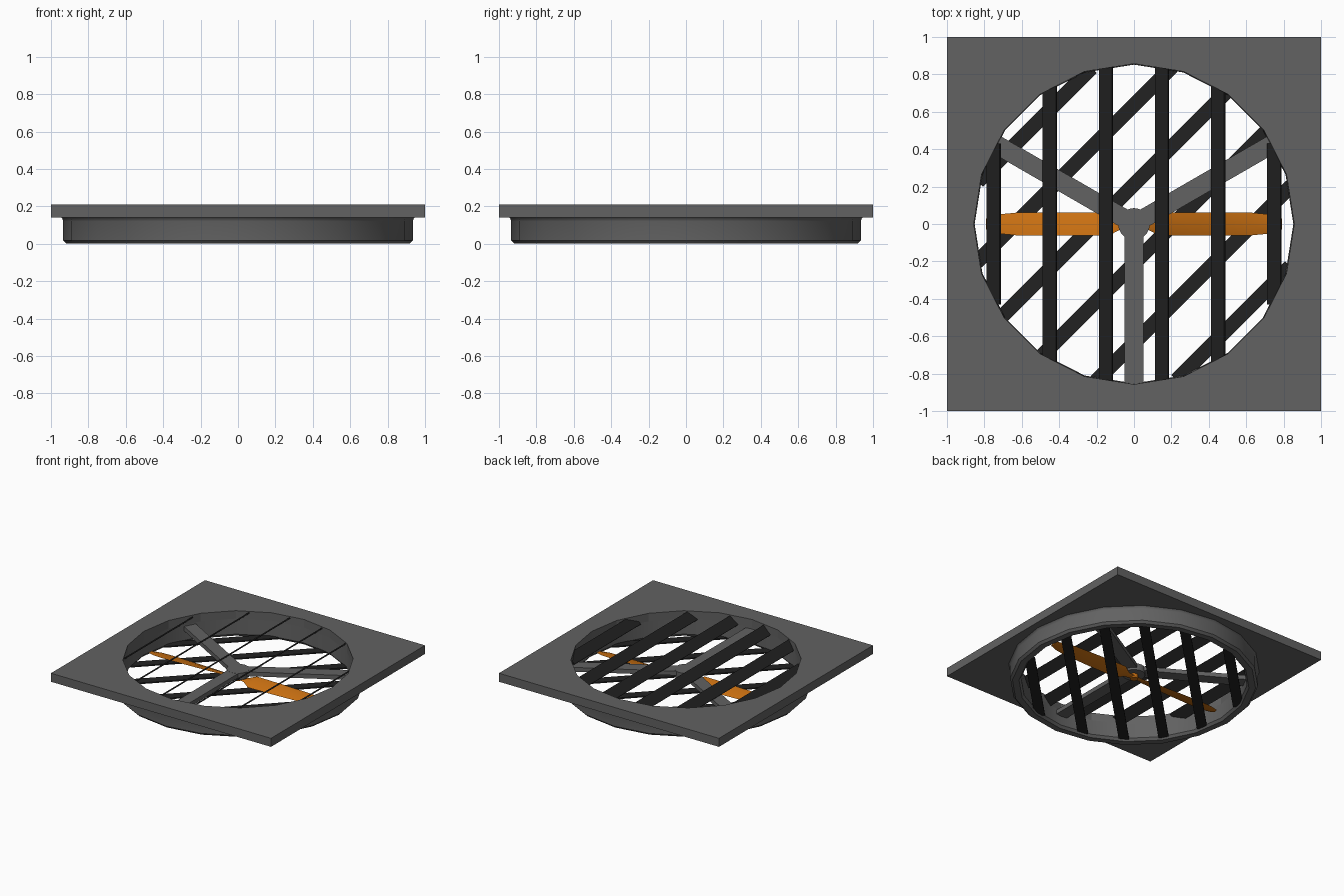
import bpy, bmesh, math
from mathutils import Matrix, Vector

if "Cube" in bpy.data.objects:
    bpy.data.objects.remove(bpy.data.objects["Cube"])

def mat(name, c):
    m = bpy.data.materials.new(name)
    m.diffuse_color = (*c, 1)
    m.use_nodes = True
    m.node_tree.nodes["Principled BSDF"].inputs["Base Color"].default_value = m.diffuse_color
    return m

GREY = mat("dark_grey", (0.122, 0.122, 0.122))
BLACK = mat("black", (0.016, 0.016, 0.016))
ORANGE = mat("orange", (0.6, 0.165, 0.006))
SIDES, R_IN = 20, 0.857

def finish(bm, name, material, smooth=None):
    bmesh.ops.recalc_face_normals(bm, faces=bm.faces)
    me = bpy.data.meshes.new(name)
    bm.to_mesh(me)
    bm.free()
    me.materials.append(material)
    ob = bpy.data.objects.new(name, me)
    bpy.context.collection.objects.link(ob)
    if smooth:
        bpy.ops.object.select_all(action='DESELECT')
        ob.select_set(True)
        bpy.context.view_layer.objects.active = ob
        bpy.ops.object.shade_smooth_by_angle(angle=math.radians(smooth))
    return ob

def box(bm, size, matrix):
    bmesh.ops.create_cube(bm, size=1, matrix=matrix @ Matrix.Diagonal((*size, 1)))

def ring_verts(bm, r, z):
    return [bm.verts.new((r * math.cos(2 * math.pi * i / SIDES),
                          r * math.sin(2 * math.pi * i / SIDES), z)) for i in range(SIDES)]

def bridge(bm, a, b):
    n = len(a)
    for i in range(n):
        bm.faces.new((a[i], a[(i + 1) % n], b[(i + 1) % n], b[i]))

# Square plate with a 20-sided hole: rim points projected onto the square
bm = bmesh.new()
loops = []
for z in (0.14, 0.21):
    inner, outer = [], []
    for k in range(40):
        a = 2 * math.pi * k / 40
        c, s = math.cos(a), math.sin(a)
        r = R_IN if k % 2 == 0 else R_IN * math.cos(math.pi / SIDES)
        m = max(abs(c), abs(s))
        inner.append(bm.verts.new((r * c, r * s, z)))
        outer.append(bm.verts.new((c / m, s / m, z)))
    bridge(bm, inner, outer)
    loops.append((inner, outer))
bridge(bm, loops[0][1], loops[1][1])
bridge(bm, loops[0][0], loops[1][0])
finish(bm, "square_plate", GREY)

# Duct ring under the plate
bm = bmesh.new()
profile = [(0.856, 0.145), (0.852, 0.02), (0.868, 0.0), (0.918, 0.0), (0.935, 0.018),
           (0.935, 0.12), (0.938, 0.132), (0.948, 0.142)]
rings = [ring_verts(bm, r, z) for r, z in profile]
for a, b in zip(rings, rings[1:]):
    bridge(bm, a, b)
finish(bm, "duct_ring", GREY, 35)

# Louvre slats cut to the round opening
def slats(name, z, turn, tilt, width):
    bm = bmesh.new()
    for i in range(6):
        x = -0.75 + 0.3 * i
        length = 2 * math.sqrt(0.865 ** 2 - x * x)
        m = (Matrix.Rotation(turn, 4, 'Z') @ Matrix.Translation((x, 0, z))
             @ Matrix.Rotation(-tilt, 4, 'Y'))
        box(bm, (width, length, 0.01), m)
    finish(bm, name, BLACK)

slats("upper_slats", 0.17, 0, math.radians(40), 0.092)
slats("lower_slats", 0.018, math.radians(-45), 0, 0.078)

# Three motor struts and central hub
bm = bmesh.new()
for deg in (30, 150, 270):
    m = Matrix.Rotation(math.radians(deg), 4, 'Z') @ Matrix.Translation((0.43, 0, 0.115))
    box(bm, (0.85, 0.1, 0.035), m)
finish(bm, "struts", GREY)
bm = bmesh.new()
bmesh.ops.create_cone(bm, cap_ends=True, segments=SIDES, radius1=0.085, radius2=0.085,
                      depth=0.055, matrix=Matrix.Translation((0, 0, 0.106)))
finish(bm, "motor_hub", GREY, 30)

# Two-bladed propeller: pitched cross-sections along x, second blade turned 180 degrees
bm = bmesh.new()
stations = [(0.0, 0.05, 0), (0.07, 0.055, 10), (0.13, 0.128, 20), (0.35, 0.13, 16),
            (0.62, 0.125, 11), (0.72, 0.105, 9), (0.79, 0.06, 8)]
for side in (0, math.pi):
    turn = Matrix.Rotation(side, 4, 'Z')
    prev = None
    for x, w, pitch in stations:
        rot = Matrix.Rotation(math.radians(pitch), 4, 'X')
        sec = [(-w / 2, 0), (0, -0.008), (w / 2, 0), (0, 0.008)]
        cur = [bm.verts.new(turn @ (rot @ Vector((0, y, z)) + Vector((x, 0, 0.058))))
               for y, z in sec]
        if prev:
            bridge(bm, prev, cur)
        prev = cur
    bm.faces.new(prev)
bmesh.ops.remove_doubles(bm, verts=bm.verts, dist=0.0005)
finish(bm, "propeller", ORANGE, 30)

# Propeller shaft
bm = bmesh.new()
bmesh.ops.create_cone(bm, cap_ends=True, segments=12, radius1=0.03, radius2=0.03,
                      depth=0.05, matrix=Matrix.Translation((0, 0, 0.07)))
finish(bm, "propeller_shaft", ORANGE, 30)
